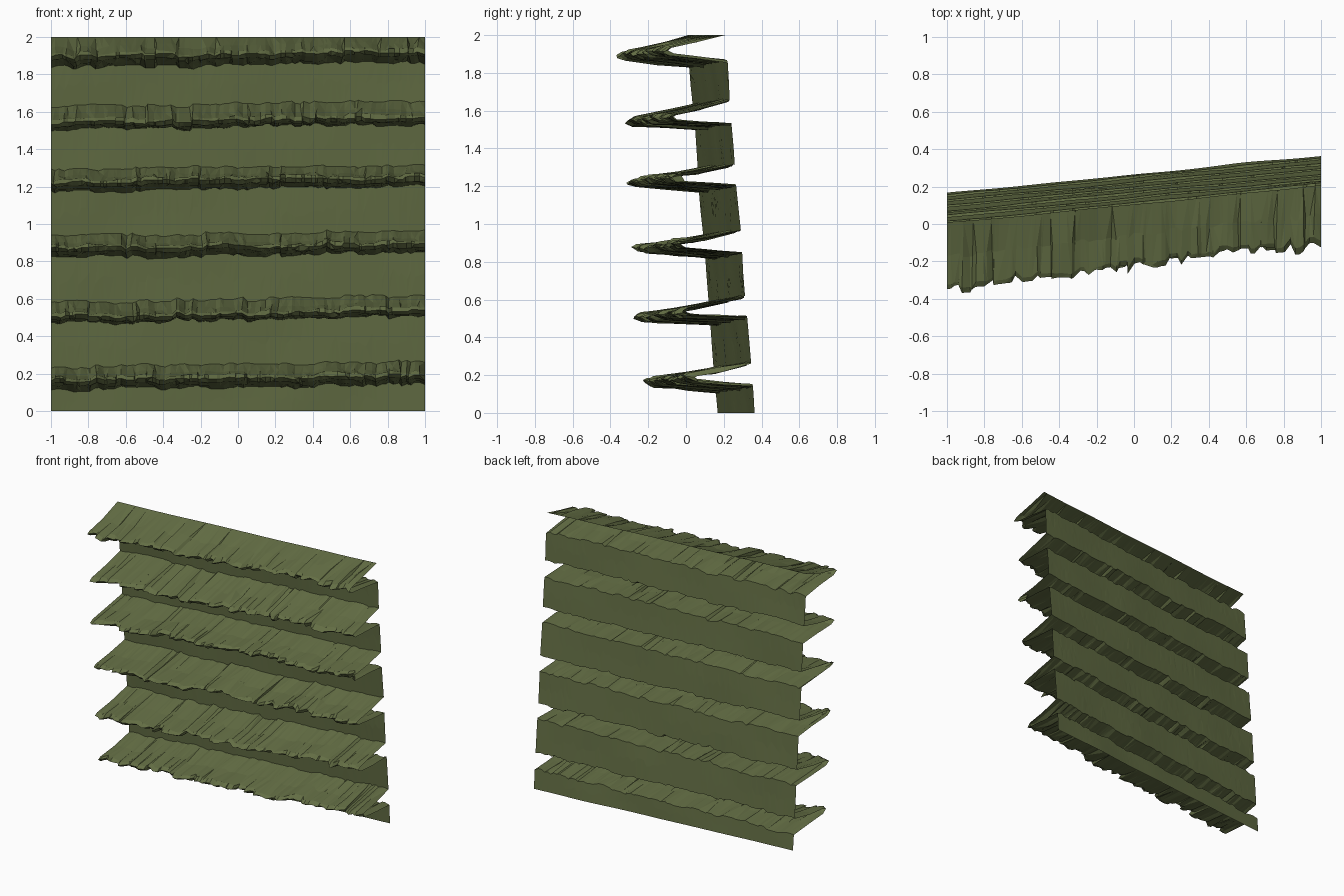
import bpy
import bmesh
import random
from mathutils import Vector, noise

random.seed(7)
COLUMNS = 84

cube = bpy.data.objects.get("Cube")
if cube:
    bpy.data.objects.remove(cube, do_unlink=True)

moss = bpy.data.materials.new("olive_green")
olive = (0.125, 0.155, 0.058, 1)
moss.diffuse_color = olive
moss.use_nodes = True
moss.node_tree.nodes["Principled BSDF"].inputs["Base Color"].default_value = olive

# Each ledge: underside root height, tip height, upper root height, tip depth
LEDGES = [
    (0.128, 0.175, 0.25, -0.10),
    (0.49, 0.52, 0.60, -0.135),
    (0.835, 0.88, 0.95, -0.15),
    (1.19, 1.235, 1.305, -0.18),
    (1.515, 1.55, 1.64, -0.205),
    (1.85, 1.905, 2.0, -0.225),
]

# Unevenly spaced columns along the cliff
xs = [-1 + 2 * i / COLUMNS for i in range(COLUMNS + 1)]
xs = [x if abs(x) > 0.999 else x + random.uniform(-0.007, 0.007) for x in xs]


def wall_y(x, z):
    """Slanted, slightly leaning rock wall."""
    return 0.265 - 0.08 * z + 0.1 * x + 0.008 * noise.noise(Vector((x * 2.5, z * 3, 4)))


def steps(amount, change=0.45):
    """Blocky random values that hold for a few columns."""
    value, out = 0, []
    for _ in xs:
        if random.random() < change:
            value = random.uniform(-amount, amount)
        out.append(value)
    return out


def wall_row(z):
    return [(x, wall_y(x, z), z) for x in xs]


def ledge_rows(low, tip, high, depth, seed):
    """Rows running under the ledge, round its ragged lip and back over the top."""
    jag, tilt = steps(0.03, 0.65), steps(0.011)
    skew = [random.uniform(-0.012, 0.012) for _ in xs]
    top_cut = high > 1.99
    profile = [(0.0, low, 0.9), (0.45, low + 0.5 * (tip - 0.018 - low), 0.8),
               (0.9, tip - 0.018, 0.8), (1.0, tip + 0.002, 0.9),
               (0.93, tip + 0.017, 1.0), (0.5, tip + 0.52 * (high - tip), 1.0),
               (0.0, high, 0.0 if top_cut else 0.8)]
    rows = []
    for reach, height, rough in profile:
        chip = steps(0.007, 0.5)
        row = []
        for i, x in enumerate(xs):
            drift = noise.noise(Vector((x * 2.2, seed * 5.3, 1)))
            z = height + rough * (tilt[i] + chip[i] + 0.014 * drift)
            if rough:
                z += 0.015 * x
            z = min(z, 2.0)
            root = wall_y(x, z)
            edge = depth + 0.12 * x + jag[i] + 0.035 * drift
            y = root + (edge - root) * reach + chip[i] * (reach > 0)
            shift = skew[i] * reach if abs(x) < 0.999 else 0
            row.append((x + shift, y, z))
        rows.append(row)
    return rows


# Stack the wall bands and ledges from the ground up
rows = [wall_row(0)]
for n, (low, tip, high, depth) in enumerate(LEDGES):
    ledge = ledge_rows(low, tip, high, depth, n)
    middle = []
    for a, b in zip(rows[-1], ledge[0]):
        t = random.uniform(0.35, 0.65)
        z = a[2] + (b[2] - a[2]) * t
        middle.append((a[0], wall_y(a[0], z), z))
    rows.append(middle)
    rows.extend(ledge)

bm = bmesh.new()
grid = [[bm.verts.new(p) for p in row] for row in rows]
for lower, upper in zip(grid, grid[1:]):
    for i in range(COLUMNS):
        a, b, c, d = lower[i], lower[i + 1], upper[i + 1], upper[i]
        # Alternate diagonals at random for chipped facets
        if random.random() < 0.5:
            bm.faces.new((a, b, c))
            bm.faces.new((a, c, d))
        else:
            bm.faces.new((a, b, d))
            bm.faces.new((b, c, d))

mesh = bpy.data.meshes.new("layered_cliff")
bm.to_mesh(mesh)
bm.free()
mesh.materials.append(moss)
cliff = bpy.data.objects.new("layered_cliff", mesh)
bpy.context.scene.collection.objects.link(cliff)
